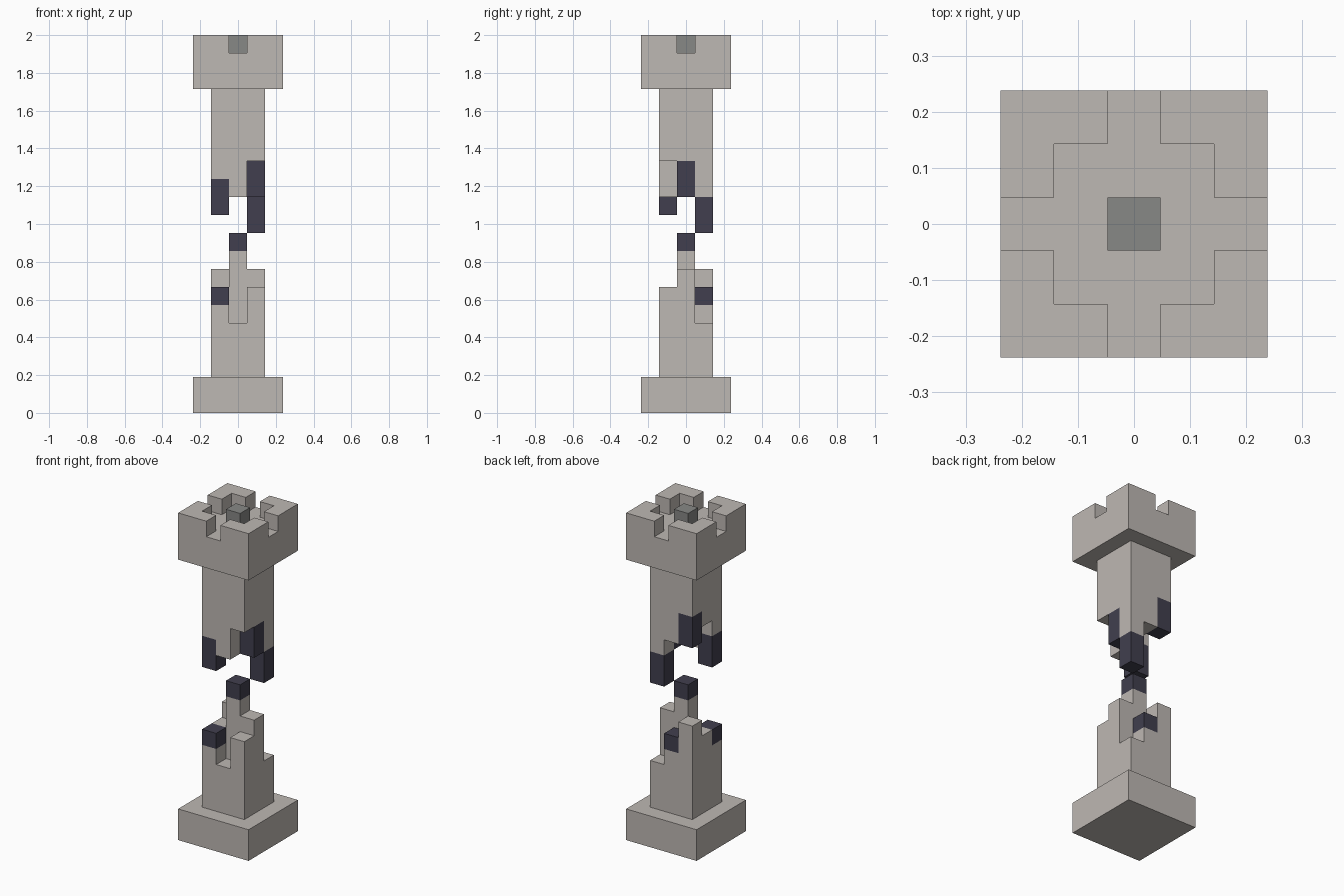
import bpy
import bmesh
from mathutils import Vector

cube = bpy.data.objects.get("Cube")
if cube:
    bpy.data.objects.remove(cube, do_unlink=True)

U = 2 / 21  # block size


def srgb(*rgb):
    return [((c / 255 + 0.055) / 1.055) ** 2.4 for c in rgb] + [1.0]


def make_material(name, colour):
    mat = bpy.data.materials.new(name)
    mat.use_nodes = True
    mat.diffuse_color = colour
    mat.node_tree.nodes["Principled BSDF"].inputs["Base Color"].default_value = colour
    return mat


STONE, CHARRED, GREY = range(3)
materials = [
    make_material("pale_stone", srgb(190, 184, 179)),
    make_material("charred_stone", srgb(65, 63, 78)),
    make_material("grey_stone", srgb(135, 136, 134)),
]

blocks = {}  # (x, y, layer) -> (part, colour)


def column(part, x, y, low, high, colour=STONE):
    for z in range(low, high):
        blocks[x, y, z] = (part, colour)


def slab(part, radius, low, high):
    for x in range(-radius, radius + 1):
        for y in range(-radius, radius + 1):
            column(part, x, y, low, high)


# Square foot
slab("plinth", 2, 0, 2)

# Broken lower shaft: top layer of each column, rows from back to front
lower_tops = [(8, 7, 5),
              (7, 10, 8),
              (7, 5, 7)]
# Broken upper shaft: bottom layer of each column, same order
upper_bottoms = [(13, 13, 10),
                 (14, 13, 12),
                 (11, 12, 14)]
for row in range(3):
    for col in range(3):
        x, y = col - 1, 1 - row
        column("lower_shaft", x, y, 2, lower_tops[row][col])
        column("upper_shaft", x, y, upper_bottoms[row][col], 18)

# Charred ends of the breaks
for x, y in [(-1, -1), (0, 0), (0, 1)]:
    top = lower_tops[1 - y][x + 1]
    column("lower_shaft", x, y, top - 1, top, CHARRED)
for x, y in [(-1, -1), (1, 0), (1, 1), (-1, 1)]:
    low = upper_bottoms[1 - y][x + 1]
    column("upper_shaft", x, y, low, low + 2, CHARRED)

# Crown with an L-shaped merlon on each corner and a block in the middle
slab("battlement", 2, 18, 20)
for sx in (-1, 1):
    for sy in (-1, 1):
        for x, y in [(2, 2), (1, 2), (2, 1)]:
            column("battlement", sx * x, sy * y, 20, 21)
column("beacon_block", 0, 0, 20, 21, GREY)

# Outer faces of each part become one mesh
axes = [Vector((1, 0, 0)), Vector((0, 1, 0)), Vector((0, 0, 1))]
for part in sorted({p for p, _ in blocks.values()}):
    bm = bmesh.new()
    for cell, (owner, colour) in blocks.items():
        if owner != part:
            continue
        centre = Vector(cell) + Vector((0, 0, 0.5))
        for i in range(3):
            for sign in (-1, 1):
                n, a, b = axes[i] * sign, axes[i - 2], axes[i - 1] * sign
                if tuple(int(v) for v in Vector(cell) + n) in blocks:
                    continue
                corners = [n - a - b, n + a - b, n + a + b, n - a + b]
                face = bm.faces.new([bm.verts.new((centre + c / 2) * U) for c in corners])
                face.material_index = colour
    bmesh.ops.remove_doubles(bm, verts=bm.verts, dist=U / 100)
    bmesh.ops.dissolve_limit(bm, angle_limit=0.01, verts=bm.verts, edges=bm.edges,
                             delimit={'MATERIAL'})
    mesh = bpy.data.meshes.new(part)
    bm.to_mesh(mesh)
    bm.free()
    for mat in materials:
        mesh.materials.append(mat)
    bpy.context.collection.objects.link(bpy.data.objects.new(part, mesh))
